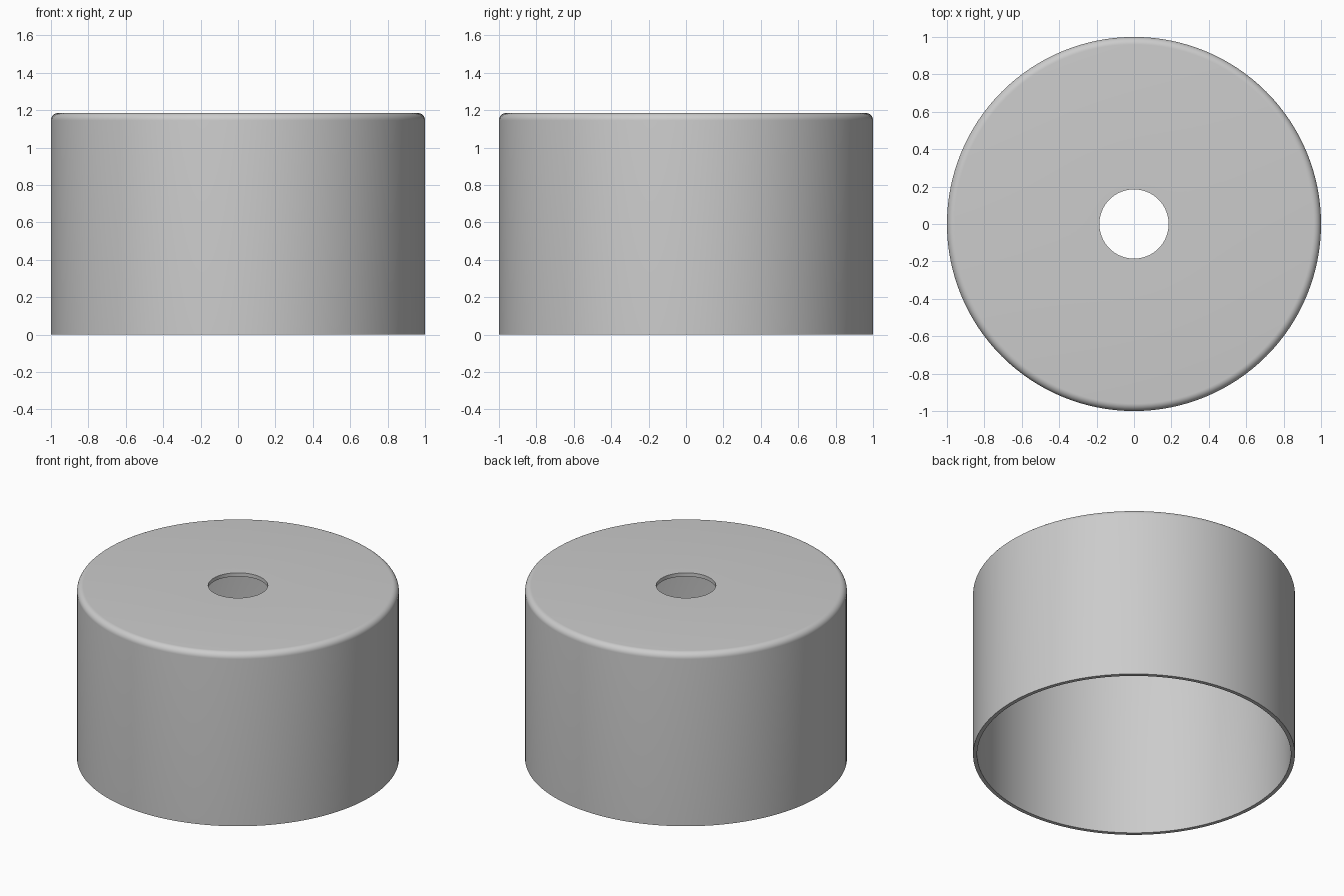
import bpy, bmesh
from math import radians, sin, cos, pi

cube = bpy.data.objects.get("Cube")
if cube:
    bpy.data.objects.remove(cube, do_unlink=True)

RADIUS, HEIGHT, WALL, HOLE = 1.0, 1.185, 0.025, 0.185
FILLET, SEGMENTS = 0.04, 128

grey = bpy.data.materials.new("plain grey")
grey.use_nodes = True
colour = (0.6, 0.6, 0.6, 1)
grey.diffuse_color = colour
grey.node_tree.nodes["Principled BSDF"].inputs["Base Color"].default_value = colour


def fillet(radius, steps):
    """Quarter arc from the side wall up to the top plate."""
    angles = [pi / 2 * i / steps for i in range(steps + 1)]
    return [(RADIUS - FILLET + radius * cos(a), HEIGHT - FILLET + radius * sin(a))
            for a in angles]


# Closed shell profile: outer skin up, through the hole, inner skin down
profile = [(RADIUS, 0)] + fillet(FILLET, 8)
profile += [(HOLE, HEIGHT), (HOLE, HEIGHT - WALL)]
profile += fillet(FILLET - WALL, 4)[::-1] + [(RADIUS - WALL, 0)]

# Revolve the profile into the cap
bm = bmesh.new()
verts = [bm.verts.new((r, 0, z)) for r, z in profile]
edges = [bm.edges.new((a, b)) for a, b in zip(verts, verts[1:] + verts[:1])]
bmesh.ops.spin(bm, geom=verts + edges, cent=(0, 0, 0), axis=(0, 0, 1),
               angle=2 * pi, steps=SEGMENTS, use_merge=True)
bmesh.ops.remove_doubles(bm, verts=bm.verts, dist=0.0001)
bmesh.ops.recalc_face_normals(bm, faces=bm.faces)

mesh = bpy.data.meshes.new("round_cap")
bm.to_mesh(mesh)
bm.free()
mesh.materials.append(grey)
cap = bpy.data.objects.new("round_cap", mesh)
bpy.context.collection.objects.link(cap)
bpy.context.view_layer.objects.active = cap
cap.select_set(True)
bpy.ops.object.shade_smooth_by_angle(angle=radians(30))
